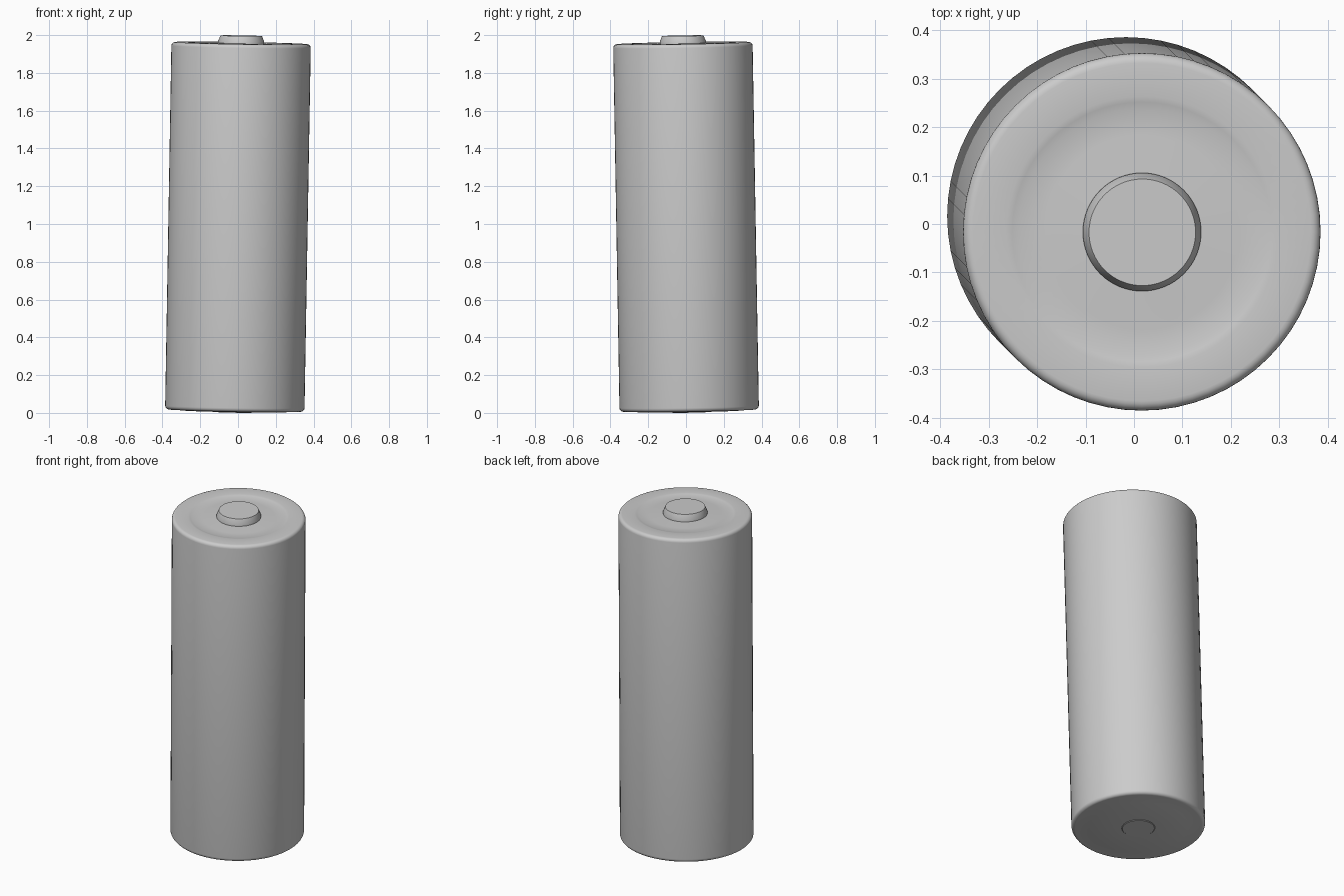
import bpy, bmesh, math
from mathutils import Vector, Matrix

cube = bpy.data.objects.get("Cube")
if cube:
    bpy.data.objects.remove(cube, do_unlink=True)

SIDES = 64
R = 0.369

mat = bpy.data.materials.new("light grey")
mat.use_nodes = True
GREY = (0.6, 0.6, 0.6, 1)
mat.diffuse_color = GREY
mat.node_tree.nodes["Principled BSDF"].inputs["Base Color"].default_value = GREY

# Slight lean of the whole cell towards the left and front
lean = Vector((0.0172, -0.0172, 1)).to_track_quat('Z', 'Y').to_matrix().to_4x4()
mid = Vector((0, 0, 1))
pose = Matrix.Translation(mid) @ lean @ Matrix.Translation(-mid)


def lathe(name, profile):
    """Spin a (radius, height) profile listed from bottom to top."""
    bm = bmesh.new()
    rings = []
    for r, z in profile:
        if r == 0:
            rings.append([bm.verts.new((0, 0, z))])
        else:
            rings.append([bm.verts.new((r * math.cos(a), r * math.sin(a), z))
                          for a in (math.tau * i / SIDES for i in range(SIDES))])
    for low, high in zip(rings, rings[1:]):
        for i in range(SIDES):
            j = (i + 1) % SIDES
            if len(low) == 1:
                bm.faces.new((low[0], high[j], high[i]))
            elif len(high) == 1:
                bm.faces.new((low[i], low[j], high[0]))
            else:
                bm.faces.new((low[i], low[j], high[j], high[i]))
    bm.transform(pose)
    mesh = bpy.data.meshes.new(name)
    bm.to_mesh(mesh)
    bm.free()
    mesh.materials.append(mat)
    ob = bpy.data.objects.new(name, mesh)
    bpy.context.collection.objects.link(ob)
    bpy.ops.object.select_all(action='DESELECT')
    ob.select_set(True)
    bpy.context.view_layer.objects.active = ob
    bpy.ops.object.shade_smooth_by_angle(angle=math.radians(35))


def rounded(z, bevel, start, end, steps=5):
    """Quarter-round rim between two angles in degrees."""
    angles = [math.radians(start + (end - start) * i / steps) for i in range(steps + 1)]
    return [(R - bevel + bevel * math.cos(a), z + bevel * math.sin(a)) for a in angles]


# Casing with raised base, rounded rims and shallow dished top
base = [(0, 0.002), (0.088, 0.002), (0.092, 0.005), (0.275, 0.008), (0.29, 0.012)]
top = [(0.28, 1.958), (0.268, 1.956), (0.255, 1.952), (0.2, 1.952), (0.124, 1.957), (0, 1.957)]
lathe("casing", base + rounded(0.032, 0.02, -90, 0) + rounded(1.938, 0.02, 0, 90) + top)

# Contact button on the top
lathe("terminal_button", [(0.122, 1.955), (0.122, 1.967), (0.110, 1.997), (0, 1.997)])
